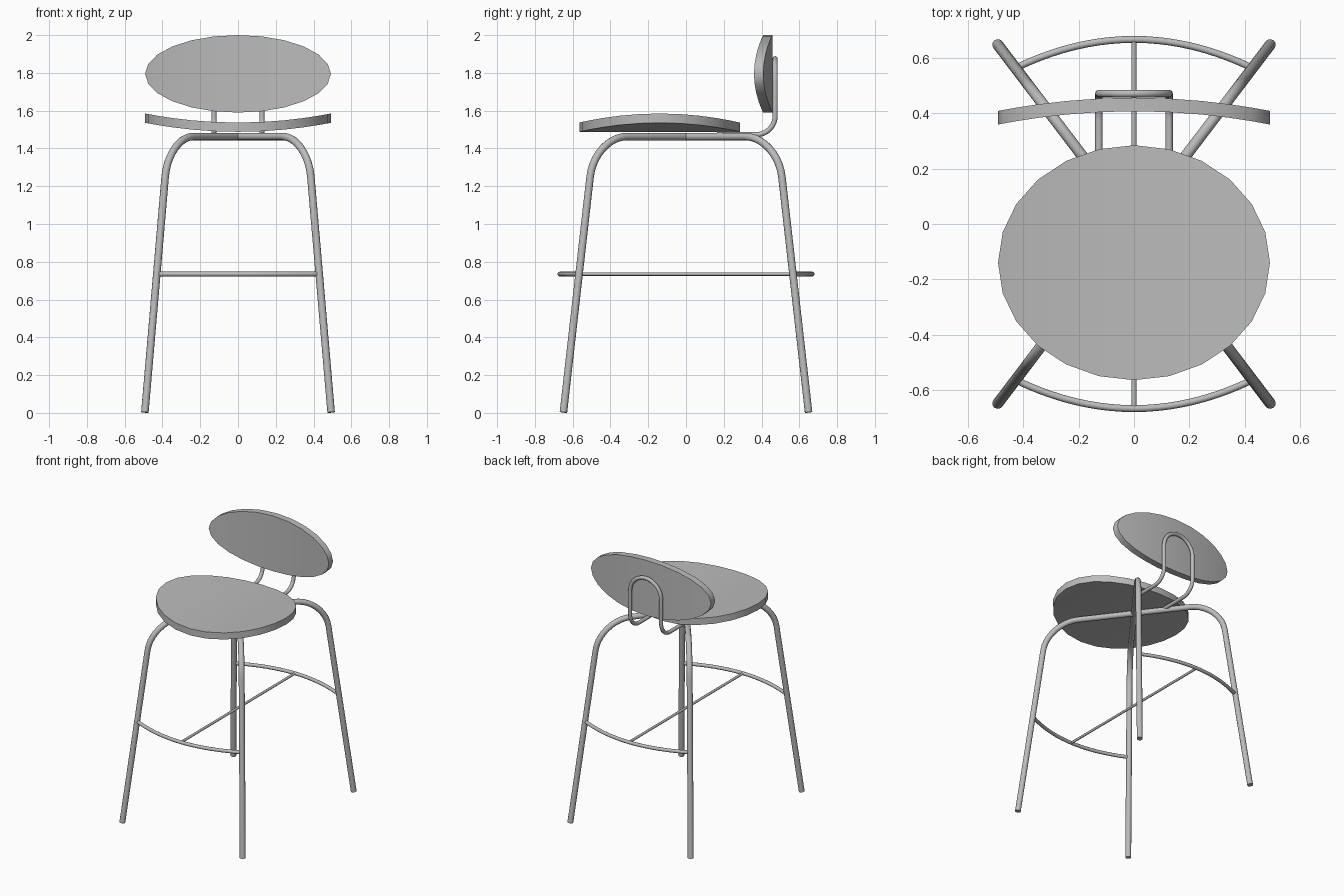
import bpy
import bmesh
from math import sin, cos, pi
from mathutils import Vector

cube = bpy.data.objects.get("Cube")
if cube:
    bpy.data.objects.remove(cube, do_unlink=True)

GREY = (0.5, 0.5, 0.5, 1.0)
grey = bpy.data.materials.new("plain_grey")
grey.use_nodes = True
grey.diffuse_color = GREY
grey.node_tree.nodes["Principled BSDF"].inputs["Base Color"].default_value = GREY


def finish(obj):
    bpy.ops.object.select_all(action="DESELECT")
    obj.select_set(True)
    bpy.context.view_layer.objects.active = obj
    if obj.type == "CURVE":
        bpy.ops.object.convert(target="MESH")
        obj = bpy.context.object
    bpy.ops.object.shade_smooth_by_angle(angle=0.7)
    return obj


def fillet(before, corner, after, reach, steps=10):
    """Round a corner, starting the given reach away from it on each side."""
    corner = Vector(corner)
    a = corner + (Vector(before) - corner).normalized() * reach
    b = corner + (Vector(after) - corner).normalized() * reach
    h1, h2 = a.lerp(corner, 0.55), b.lerp(corner, 0.55)
    points = []
    for i in range(steps + 1):
        t = i / steps
        s = 1 - t
        points.append(a * s**3 + h1 * 3 * s * s * t + h2 * 3 * s * t * t + b * t**3)
    return points


def tube(name, points, radius):
    curve = bpy.data.curves.new(name, "CURVE")
    curve.dimensions = "3D"
    curve.bevel_depth = radius
    curve.bevel_resolution = 4
    curve.use_fill_caps = True
    spline = curve.splines.new("POLY")
    spline.points.add(len(points) - 1)
    for p, co in zip(spline.points, points):
        p.co = (*co, 1)
    curve.materials.append(grey)
    obj = bpy.data.objects.new(name, curve)
    bpy.context.collection.objects.link(obj)
    return finish(obj)


def bent_oval(name, place, sides=24, thickness=0.049):
    """Oval panel curved along x; place(u, v, bend, depth) gives its position."""
    bm = bmesh.new()
    layers = []
    for depth in (0, thickness):
        ring = []
        for i in range(sides):
            a = 2 * pi * i / sides
            ring.append(bm.verts.new(place(cos(a), sin(a), cos(a) ** 2, depth)))
        layers.append(ring)
        # strips across the panel follow the bend
        for i in range(sides // 2):
            quad = [ring[i], ring[i + 1], ring[-i - 1], ring[-i]]
            bm.faces.new(list(dict.fromkeys(quad)))
    low, high = layers
    for i in range(sides):
        j = (i + 1) % sides
        bm.faces.new((low[i], low[j], high[j], high[i]))
    bmesh.ops.recalc_face_normals(bm, faces=bm.faces)
    mesh = bpy.data.meshes.new(name)
    bm.to_mesh(mesh)
    bm.free()
    mesh.materials.append(grey)
    obj = bpy.data.objects.new(name, mesh)
    bpy.context.collection.objects.link(obj)
    return finish(obj)


# Two bent leg tubes crossing under the seat
FOOT_X, FOOT_Y, FRAME_Z = 0.493, 0.649, 1.463
for name, side in (("leg_frame_left", 1), ("leg_frame_right", -1)):
    foot = Vector((side * FOOT_X, -FOOT_Y, 0.003))
    knee = Vector((side * FOOT_X * 0.745, -FOOT_Y * 0.745, FRAME_Z))
    half = [foot] + fillet(foot, knee, (0, 0, FRAME_Z), 0.215)
    other = [Vector((-p.x, -p.y, p.z)) for p in reversed(half)]
    tube(name, half + other, 0.02)

# Curved footrests front and back, joined by a thin brace
REST_Z = 0.735
for name, side in (("front_footrest", -1), ("back_footrest", 1)):
    arc = []
    for i in range(21):
        u = i / 10 - 1
        arc.append((0.427 * u, side * (0.668 - 0.103 * u * u), REST_Z))
    tube(name, arc, 0.0125)
tube("footrest_brace", [(0, -0.667, REST_Z), (0, 0.667, REST_Z)], 0.009)

# Looped tube carrying the backrest
LOOP_X, LOOP_Y, LOOP_Z, LOW_Z = 0.127, 0.472, 1.748, 1.473
start, bend = (LOOP_X, 0.165, LOW_Z), (LOOP_X, LOOP_Y, LOW_Z)
side_path = [Vector(start)] + fillet(start, bend, (LOOP_X, LOOP_Y, LOOP_Z), 0.1)
loop = [Vector((LOOP_X * cos(pi * i / 20), LOOP_Y, LOOP_Z + LOOP_X * sin(pi * i / 20)))
        for i in range(21)]
mirrored = [Vector((-p.x, p.y, p.z)) for p in reversed(side_path)]
tube("backrest_support", side_path + loop + mirrored, 0.0135)

# Seat and backrest panels
bent_oval("seat", lambda u, v, bend, d:
          (0.492 * u, -0.14 + 0.425 * v, 1.488 + 0.048 * bend + d))
bent_oval("backrest", lambda u, v, bend, d:
          (0.492 * u, 0.457 - 0.048 * bend - d, 1.795 + 0.205 * v))
